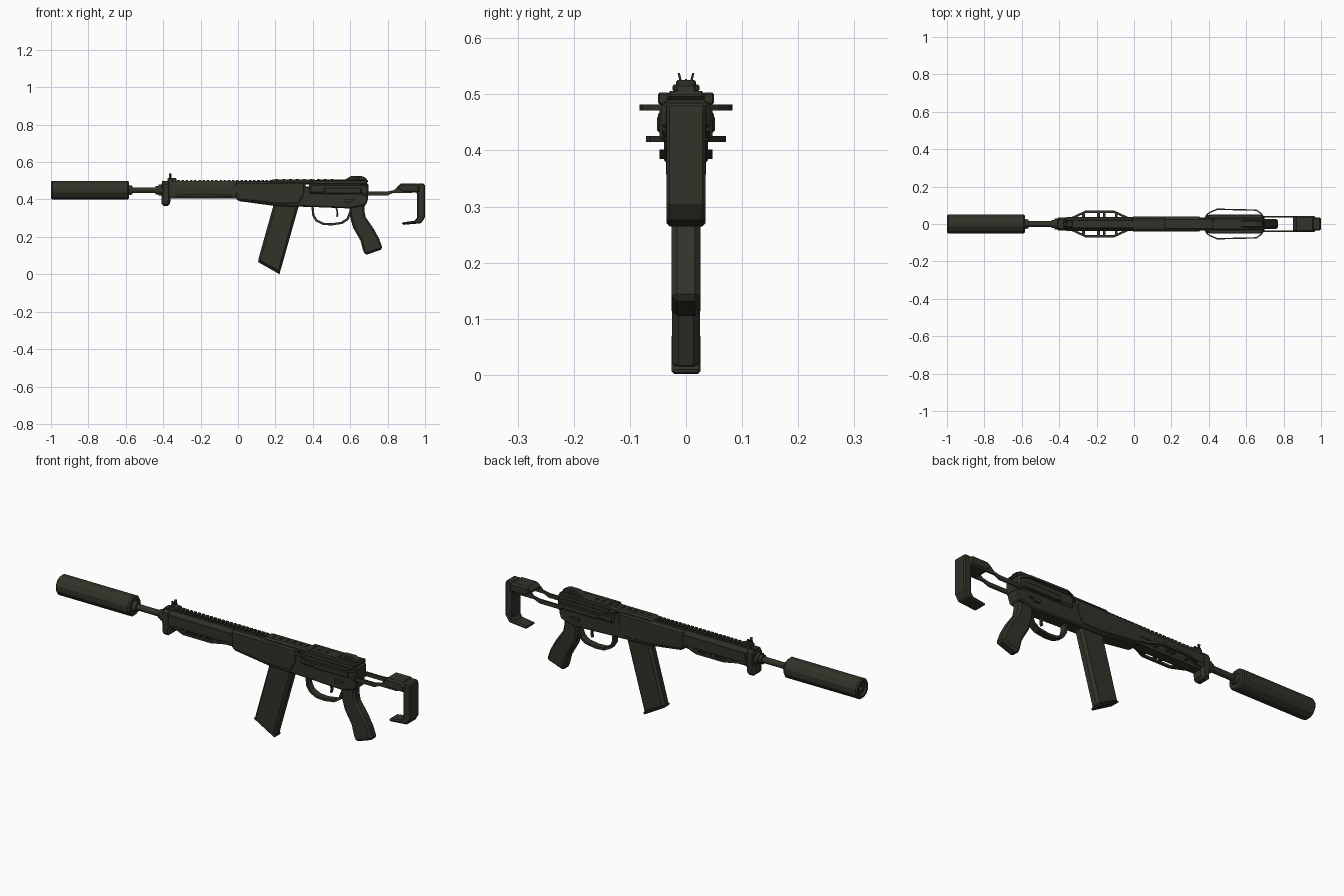
import bpy, bmesh, math
from mathutils import Vector, Matrix

mat = bpy.data.materials.new("dark_olive")
mat.diffuse_color = (0.032, 0.031, 0.022, 1)


def finish(name, bm, bevel=0, smooth=False):
    bmesh.ops.recalc_face_normals(bm, faces=bm.faces)
    me = bpy.data.meshes.new(name)
    bm.to_mesh(me)
    bm.free()
    me.materials.append(mat)
    ob = bpy.data.objects.new(name, me)
    bpy.context.collection.objects.link(ob)
    if bevel:
        m = ob.modifiers.new("bevel", 'BEVEL')
        m.width = bevel
        m.segments = 1
        m.limit_method = 'ANGLE'
        m.angle_limit = math.radians(50)
    return ob


def profile(name, pts, a, b, plane='xz', bevel=0):
    """Extrude a 2D outline from a to b along the axis left over."""
    put = {'xz': lambda u, v, d: (u, d, v), 'xy': lambda u, v, d: (u, v, d),
           'yz': lambda u, v, d: (d, u, v)}[plane]
    bm = bmesh.new()
    lo = [bm.verts.new(put(u, v, a)) for u, v in pts]
    hi = [bm.verts.new(put(u, v, b)) for u, v in pts]
    n = len(pts)
    bm.faces.new(lo)
    bm.faces.new(hi)
    for i in range(n):
        j = (i + 1) % n
        bm.faces.new((lo[i], lo[j], hi[j], hi[i]))
    return finish(name, bm, bevel)


def box(name, x0, x1, y0, y1, z0, z1, bevel=0):
    return profile(name, [(x0, z0), (x1, z0), (x1, z1), (x0, z1)], y0, y1, 'xz', bevel)


def ribbon(name, path, w, a, b, plane='xz'):
    """Flat strip of width w following an open 2D path, extruded from a to b."""
    P = [Vector(p) for p in path]
    left, right = [], []
    for i, p in enumerate(P):
        d1 = (P[i] - P[i - 1]).normalized() if i else (P[1] - P[0]).normalized()
        d2 = (P[i + 1] - P[i]).normalized() if i < len(P) - 1 else d1
        t = (d1 + d2).normalized()
        n = Vector((-t.y, t.x)) * (w / 2 / max(0.5, t.dot(d2)))
        left.append(p + n)
        right.append(p - n)
    return profile(name, [tuple(p) for p in left + right[::-1]], a, b, plane)


def lathe(name, rings, n, z=0.45):
    """Turned part along x from (x, radius) rings."""
    bm = bmesh.new()
    loops = []
    for x, r in rings:
        loops.append([bm.verts.new((x, r * math.cos(2 * math.pi * (k + .5) / n),
                                    z + r * math.sin(2 * math.pi * (k + .5) / n))) for k in range(n)])
    for A, B in zip(loops, loops[1:]):
        for k in range(n):
            bm.faces.new((A[k], A[(k + 1) % n], B[(k + 1) % n], B[k]))
    bm.faces.new(loops[0])
    bm.faces.new(loops[-1])
    return finish(name, bm)


# Suppressor with bored muzzle, and barrel with collars
lathe("suppressor", [(-0.94, 0.014), (-0.99, 0.014), (-0.99, 0.030), (-1.0, 0.036), (-1.0, 0.046),
                     (-0.993, 0.052), (-0.59, 0.052), (-0.583, 0.046), (-0.583, 0.028),
                     (-0.565, 0.024), (-0.565, 0.012)], 12)
lathe("barrel", [(-0.59, 0.016), (-0.44, 0.016), (-0.44, 0.023), (-0.425, 0.023),
                 (-0.425, 0.03), (-0.38, 0.03)], 12)

# Handguard
profile("handguard", [(-0.024, 0.405), (0.024, 0.405), (0.034, 0.425), (0.034, 0.475),
                      (0.022, 0.495), (-0.022, 0.495), (-0.034, 0.475), (-0.034, 0.425)],
        -0.405, 0.01, 'yz')
profile("handguard_front_cap", [(-0.41, 0.365), (-0.365, 0.365), (-0.36, 0.405), (-0.36, 0.495), (-0.41, 0.495)],
        -0.036, 0.036, 'xz', 0.012)
for s, side in ((1, "left"), (-1, "right")):
    ribbon("handguard_wing_" + side, [(-0.36, s * 0.028), (-0.335, s * 0.03), (-0.26, s * 0.065),
                                      (-0.105, s * 0.065), (-0.03, s * 0.03), (-0.01, s * 0.028)],
           0.012, 0.415, 0.426, 'xy')
    for x in (-0.27, -0.19, -0.16, -0.095):
        box("wing_strut_" + side, x - 0.007, x + 0.007, *sorted((s * 0.02, s * 0.064)), 0.416, 0.425)
    box("handguard_slat_" + side, -0.36, 0.0, *sorted((s * 0.03, s * 0.038)), 0.435, 0.475)

# Top rail with teeth
box("rail_base", -0.405, 0.17, -0.016, 0.016, 0.485, 0.498)
for i in range(24):
    x = -0.37 + i * 0.0225
    box("rail_tooth", x, x + 0.014, -0.018, 0.018, 0.496, 0.505)

# Front sight with two curved ears and a post
box("front_sight_base", -0.378, -0.328, -0.018, 0.018, 0.495, 0.514, 0.004)
for s in (1, -1):
    ribbon("front_sight_ear", [(s * 0.014, 0.505), (s * 0.015, 0.518), (s * 0.010, 0.526), (s * 0.013, 0.538)],
           0.004, -0.368, -0.355, 'yz')
box("front_sight_post", -0.364, -0.358, -0.002, 0.002, 0.51, 0.527)

# Receiver
profile("receiver_lower", [(0, 0.392), (0.2, 0.365), (0.395, 0.36), (0.60, 0.352), (0.685, 0.37),
                           (0.695, 0.40), (0.695, 0.47), (0, 0.47)], -0.036, 0.036, 'xz', 0.006)
profile("receiver_front", [(-0.015, 0.405), (0.0, 0.395), (0.2, 0.372), (0.33, 0.372), (0.36, 0.43), (0.36, 0.495),
                           (-0.015, 0.495)], -0.039, 0.039, 'xz', 0.01)
profile("receiver_rear", [(0.38, 0.43), (0.66, 0.43), (0.697, 0.41), (0.697, 0.48), (0.68, 0.497), (0.38, 0.497)],
        -0.047, 0.047, 'xz', 0.009)
profile("top_cover", [(0.16, 0.48), (0.16, 0.498), (0.18, 0.506), (0.41, 0.506), (0.43, 0.498), (0.43, 0.48)],
        -0.032, 0.032, 'xz', 0.008)
box("rear_cover", 0.42, 0.695, -0.034, 0.034, 0.49, 0.506, 0.006)
for i in range(9):
    x = 0.2 + i * 0.037
    box("cover_rib", x, x + 0.014, -0.008, 0.008, 0.504, 0.509)

# Side handles, rails, plates and pins on both sides
for s, side in ((1, "left"), (-1, "right")):
    ribbon("side_handle_" + side, [(0.385, s * 0.045), (0.405, s * 0.062), (0.445, s * 0.079), (0.655, s * 0.074),
                                   (0.68, s * 0.055), (0.69, s * 0.04)], 0.007, 0.471, 0.482, 'xy')
    box("side_rail_" + side, 0.40, 0.69, *sorted((s * 0.03, s * 0.05)), 0.482, 0.503, 0.003)
    box("side_plate_" + side, 0.46, 0.66, *sorted((s * 0.04, s * 0.052)), 0.432, 0.462, 0.004)
    profile("selector_" + side, [(0.575, 0.385), (0.60, 0.385), (0.63, 0.40), (0.60, 0.402), (0.575, 0.402)],
            s * 0.034, s * 0.047)

# Rear sight
profile("rear_sight", [(0.56, 0.5), (0.585, 0.514), (0.605, 0.526), (0.66, 0.526), (0.685, 0.515), (0.69, 0.5)],
        -0.018, 0.018, 'xz', 0.004)
box("rear_sight_knob", 0.62, 0.65, -0.024, 0.024, 0.505, 0.518, 0.003)

# Magazine
profile("magazine", [(0.194, 0.385), (0.105, 0.067), (0.223, 0.005), (0.325, 0.366), (0.33, 0.385)],
        -0.025, 0.025, 'xz', 0.012)
profile("magazine_floor", [(0.105, 0.067), (0.107, 0.075), (0.226, 0.014), (0.223, 0.0)], -0.0255, 0.0255, 'xz', 0.004)

# Trigger guard and trigger
ribbon("trigger_guard", [(0.398, 0.365), (0.403, 0.315), (0.42, 0.287), (0.455, 0.27), (0.50, 0.267),
                         (0.555, 0.275), (0.585, 0.295), (0.605, 0.345)], 0.012, -0.017, 0.017)
ribbon("trigger", [(0.522, 0.365), (0.53, 0.34), (0.532, 0.32), (0.528, 0.307)], 0.009, -0.006, 0.006)

# Pistol grip
profile("grip", [(0.595, 0.37), (0.68, 0.385), (0.675, 0.345), (0.683, 0.305), (0.725, 0.245), (0.755, 0.19),
                 (0.774, 0.135), (0.68, 0.102), (0.668, 0.13), (0.655, 0.18), (0.615, 0.25), (0.598, 0.31)],
        -0.026, 0.026, 'xz', 0.01)

# Folding stock: two side arms, cheek block, butt pad and foot
for s, side in ((1, "left"), (-1, "right")):
    profile("stock_arm_" + side, [(0.68, 0.422), (0.80, 0.422), (0.83, 0.435), (0.93, 0.435), (0.93, 0.48),
                                  (0.865, 0.478), (0.835, 0.45), (0.80, 0.443), (0.68, 0.443)],
            s * 0.034, s * 0.042)
profile("cheek_block", [(0.845, 0.462), (0.87, 0.486), (0.955, 0.486), (0.97, 0.47), (0.97, 0.437), (0.88, 0.437)],
        -0.044, 0.044, 'xz', 0.008)
profile("butt_pad", [(0.955, 0.485), (0.997, 0.485), (1.0, 0.47), (1.0, 0.305), (0.98, 0.273), (0.88, 0.264),
                     (0.875, 0.277), (0.945, 0.287), (0.958, 0.305), (0.958, 0.43), (0.95, 0.44)],
        -0.035, 0.035, 'xz', 0.006)
